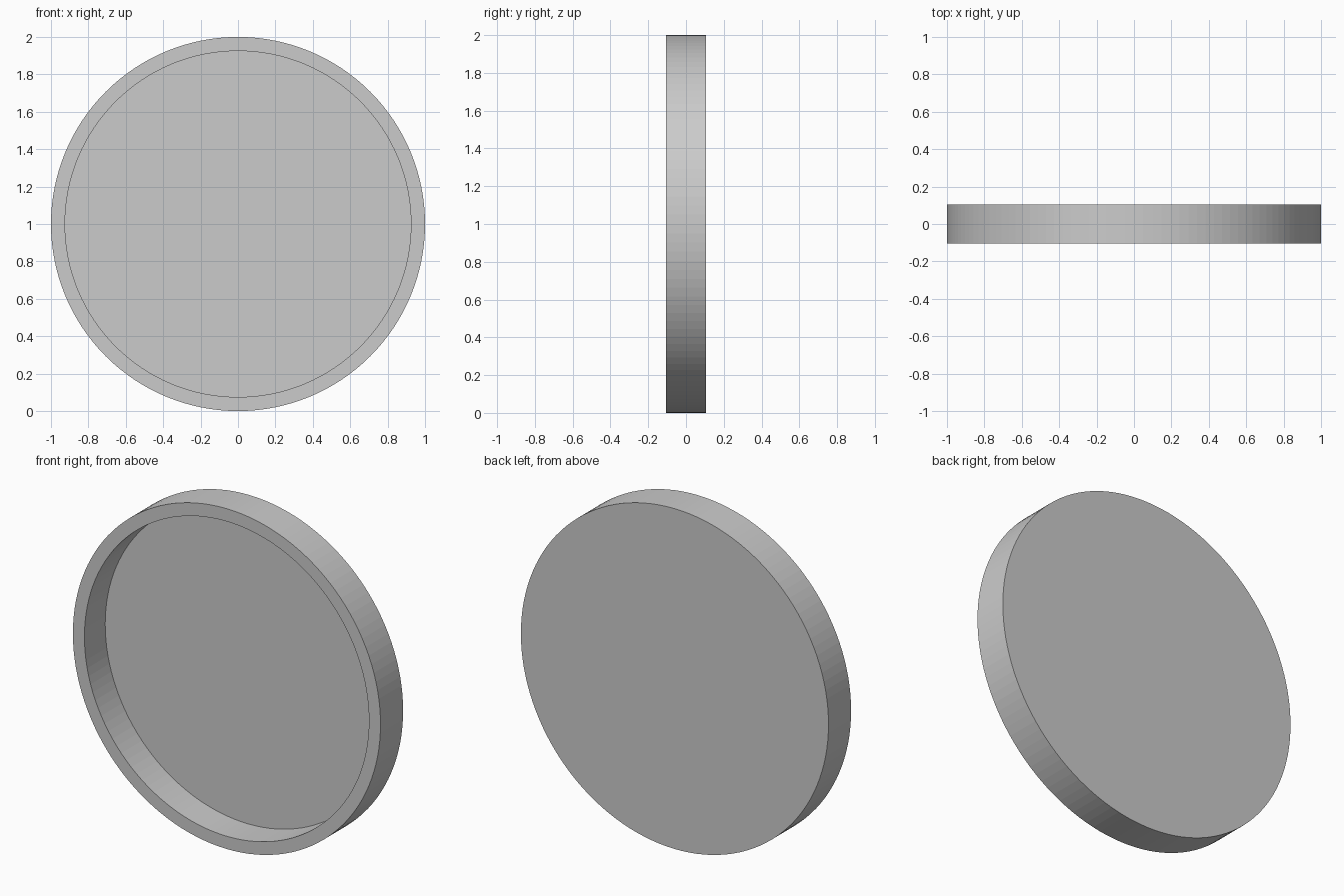
import bpy, bmesh
from math import cos, sin, tau

if "Cube" in bpy.data.objects:
    bpy.data.objects.remove(bpy.data.objects["Cube"])

SEGMENTS = 128
HALF_DEPTH = 0.105
FLOOR_Y = 0.088

bm = bmesh.new()


def ring(radius, y):
    return [bm.verts.new((radius * cos(tau * i / SEGMENTS), y,
                          1 + radius * sin(tau * i / SEGMENTS)))
            for i in range(SEGMENTS)]


def bridge(a, b):
    for i in range(SEGMENTS):
        j = (i + 1) % SEGMENTS
        bm.faces.new((a[i], a[j], b[j], b[i]))


# Shallow round tray standing on edge: back, outer wall, front rim, inner wall, floor
rings = [ring(r, y) for r, y in (
    (1.0, HALF_DEPTH),
    (1.0, -HALF_DEPTH),
    (0.925, -HALF_DEPTH),
    (0.925, FLOOR_Y))]
for a, b in zip(rings, rings[1:]):
    bridge(a, b)
bm.faces.new(rings[0])
bm.faces.new(rings[-1])
bmesh.ops.recalc_face_normals(bm, faces=bm.faces)

mesh = bpy.data.meshes.new("round_tray")
bm.to_mesh(mesh)
bm.free()
tray = bpy.data.objects.new("round_tray", mesh)
bpy.context.collection.objects.link(tray)
